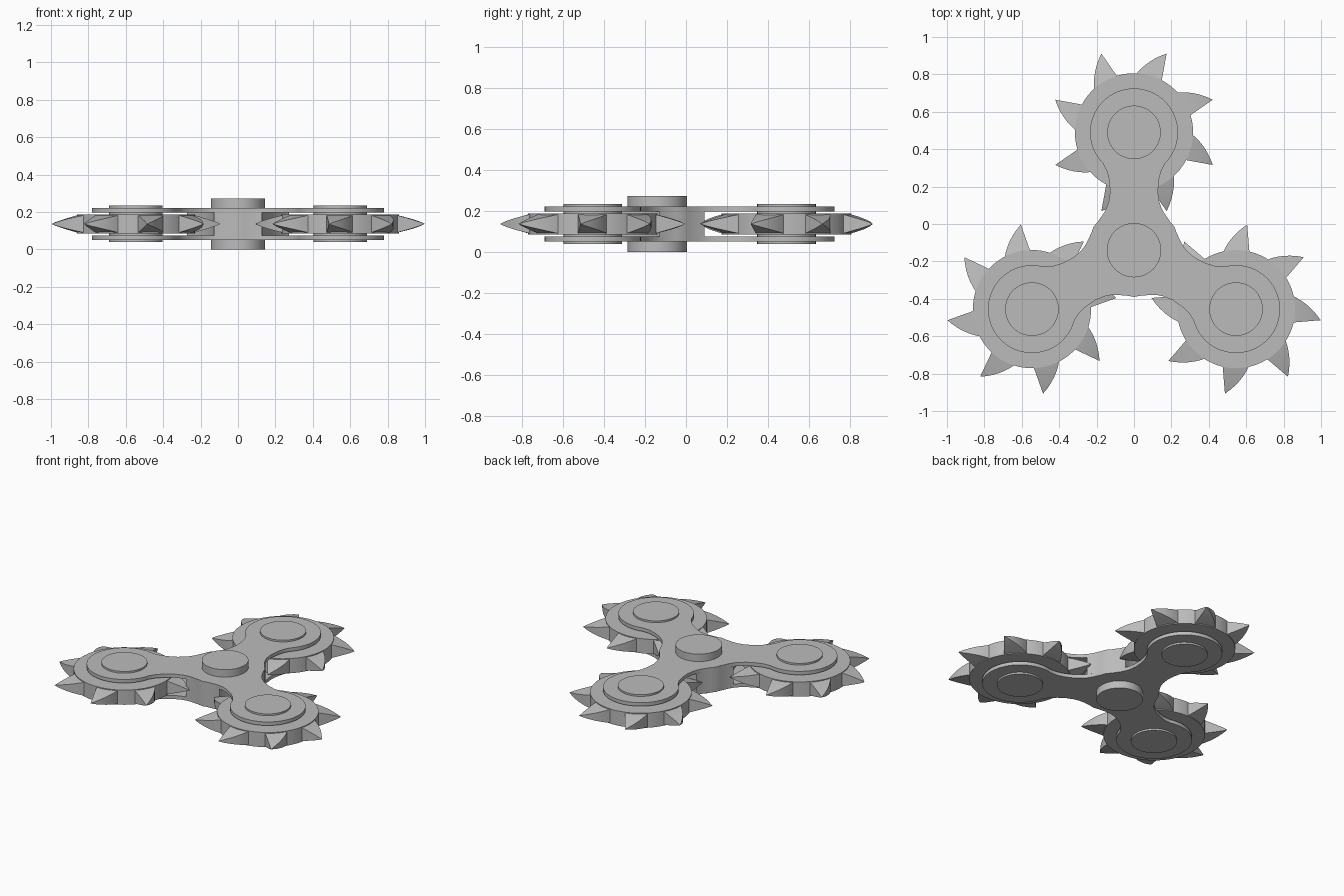
import bpy, bmesh
from math import sin, cos, pi, radians, sqrt
from mathutils import Matrix, Vector

cube = bpy.data.objects.get("Cube")
if cube:
    bpy.data.objects.remove(cube, do_unlink=True)

steel = bpy.data.materials.new("grey_metal")
steel.use_nodes = True
grey = (0.5, 0.5, 0.5, 1)
steel.diffuse_color = grey
steel.node_tree.nodes["Principled BSDF"].inputs["Base Color"].default_value = grey

HUB_Y = -0.14
MID_Z = 0.1365
REACH = 0.63                      # hub centre to wheel centre
ARM_ANGLES = [radians(a) for a in (90, 210, 330)]
ARM_NAMES = ["back", "right", "left"]


def finish(name, bm, matrix=Matrix()):
    bmesh.ops.recalc_face_normals(bm, faces=bm.faces)
    mesh = bpy.data.meshes.new(name)
    bm.to_mesh(mesh)
    bm.free()
    mesh.transform(matrix)
    mesh.materials.append(steel)
    obj = bpy.data.objects.new(name, mesh)
    bpy.context.collection.objects.link(obj)
    bpy.ops.object.select_all(action='DESELECT')
    obj.select_set(True)
    bpy.context.view_layer.objects.active = obj
    bpy.ops.object.shade_smooth_by_angle(angle=radians(30))
    return obj


def add_prism(bm, outline, z0, z1):
    low = [bm.verts.new((x, y, z0)) for x, y in outline]
    top = [bm.verts.new((x, y, z1)) for x, y in outline]
    bm.faces.new(low[::-1])
    bm.faces.new(top)
    for i in range(len(low)):
        j = (i + 1) % len(low)
        bm.faces.new((low[i], low[j], top[j], top[i]))


def circle(radius, n=64):
    return [(radius * cos(2 * pi * i / n), radius * sin(2 * pi * i / n)) for i in range(n)]


def three_arms(half):
    """Mirror half an arm outline, then repeat it around the hub."""
    # the hub-side point is shared by neighbouring arms
    arm = [(u, -w) for u, w in half[:-1]] + [(u, w) for u, w in reversed(half) if w > 1e-6]
    pts = []
    for a in ARM_ANGLES:
        for u, w in arm:
            pts.append((u * cos(a) - w * sin(a), u * sin(a) + w * cos(a)))
    return pts


# Arm flank from the crotch out to the neck, then the round lobe
shoulder = [(0.125, 0.2165), (0.15, 0.195), (0.2, 0.16)]
neck = [(0.23, 0.145), (0.26, 0.135), (0.31, 0.128), (0.37, 0.132), (0.42, 0.144)]
lobe = [(REACH + 0.235 * cos(t), 0.235 * sin(t))
        for t in [radians(135 * (1 - i / 24)) for i in range(25)]]


def ordered(half):
    """Reverse into the start-at-crotch order used on the lower side."""
    pts = half[:]
    if abs(pts[-1][1]) > 1e-6:
        pts.append((pts[-1][0], 0))
    return pts


def arm_outline(half):
    half = ordered(half)
    lower = [(u, -w) for u, w in half[1:]]        # crotch point added once, on the upper side
    upper = [(u, w) for u, w in reversed(half[:-1])]
    pts = []
    for a in ARM_ANGLES:
        for u, w in lower + upper:
            pts.append((u * cos(a) - w * sin(a), u * sin(a) + w * cos(a)))
    return pts


to_hub = Matrix.Translation((0, HUB_Y, 0))

# Upper and lower plates
for name, z0, z1 in (("upper_plate", 0.1975, 0.222), ("lower_plate", 0.051, 0.0755)):
    bm = bmesh.new()
    add_prism(bm, arm_outline(shoulder + neck + lobe), z0, z1)
    finish(name, bm, to_hub)

# Core between the plates, hollowed around each wheel
cut = 0.425
hollow = [(REACH - sqrt(cut ** 2 - w ** 2), w) for w in [0.145 * (1 - i / 8) for i in range(9)]]
bm = bmesh.new()
add_prism(bm, arm_outline(shoulder + hollow), 0.0755, 0.1975)
finish("core", bm, to_hub)

# Finger hub
bm = bmesh.new()
add_prism(bm, circle(0.145), 0, 2 * MID_Z)
finish("hub", bm, to_hub)


def polar(r, degrees):
    return Vector((r * cos(radians(degrees)), r * sin(radians(degrees)), 0))


def add_tooth(bm, angle, steps=6):
    """Hooked spike: one bowed edge, one straight edge, narrowing to a point."""
    bowed, straight = polar(0.308, angle + 21), polar(0.308, angle - 6)
    tip = polar(0.456, angle)
    bend = (bowed + tip) / 2 + polar(0.03, angle + 65)
    rings = []
    for i in range(steps):
        t = i / steps
        p = bowed * (1 - t) ** 2 + bend * 2 * t * (1 - t) + tip * t * t
        q = straight.lerp(tip, t)
        h = 0.048 * (1 - t) ** 0.85
        rings.append([bm.verts.new((v.x, v.y, MID_Z + s))
                      for v, s in ((p, -h), (q, -h), (q, h), (p, h))])
    bm.faces.new(rings[0])
    for a, b in zip(rings, rings[1:]):
        for k in range(4):
            m = (k + 1) % 4
            bm.faces.new((a[k], a[m], b[m], b[k]))
    point = bm.verts.new((tip.x, tip.y, MID_Z))
    for k in range(4):
        bm.faces.new((rings[-1][k], rings[-1][(k + 1) % 4], point))


# Spiked wheels and their axle caps
for label, a in zip(ARM_NAMES, ARM_ANGLES):
    place = to_hub @ Matrix.Rotation(a, 4, 'Z') @ Matrix.Translation((REACH, 0, 0))
    bm = bmesh.new()
    add_prism(bm, circle(0.316), 0.086, 0.187)
    for k in range(8):
        add_tooth(bm, 22.5 + 45 * k)
    finish(label + "_spiked_wheel", bm, place)
    bm = bmesh.new()
    add_prism(bm, circle(0.143), 0.039, 0.234)
    finish(label + "_axle", bm, place)
